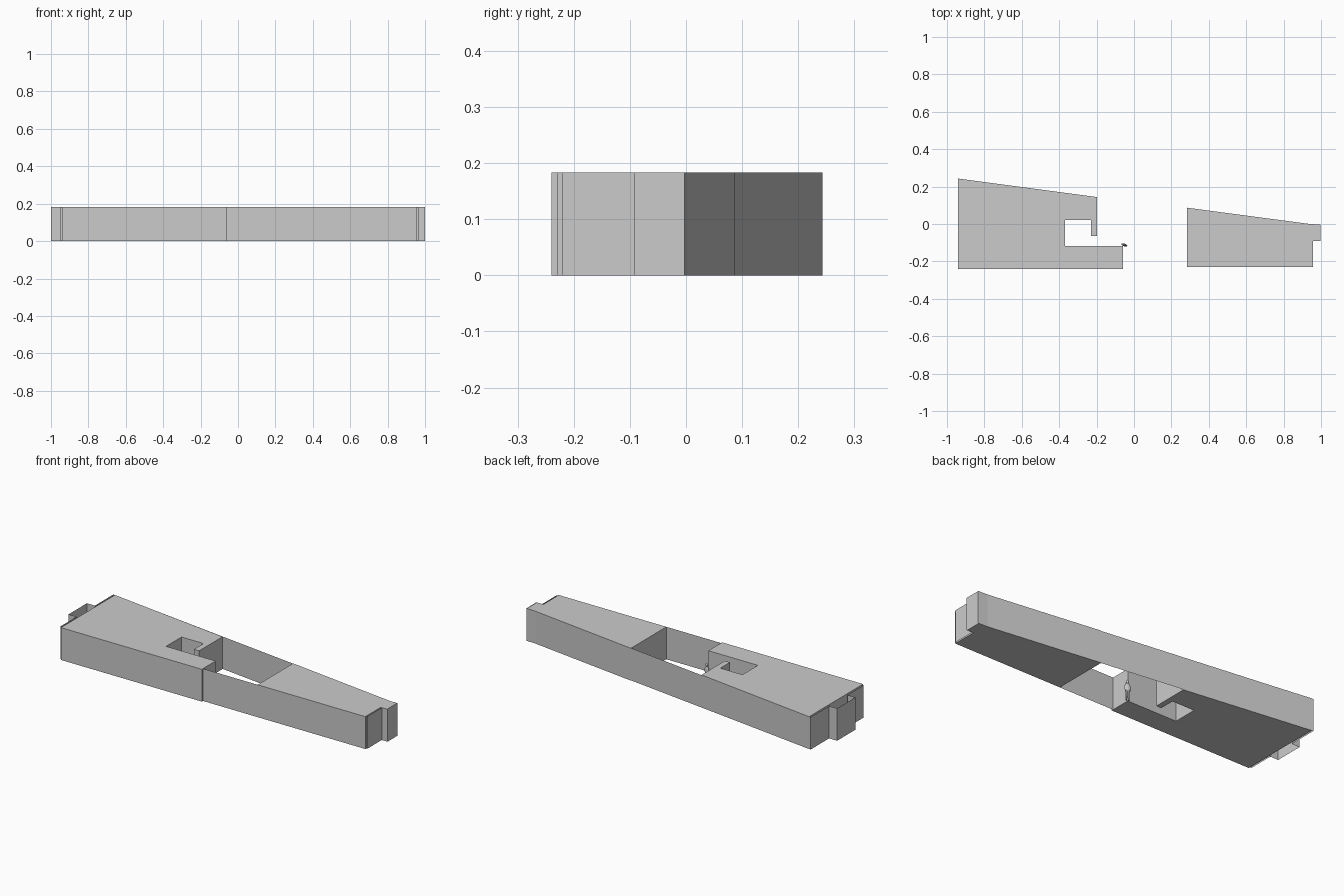
import bpy, bmesh
from mathutils import Matrix, Vector

if "Cube" in bpy.data.objects:
    bpy.data.objects.remove(bpy.data.objects["Cube"])

H = 0.183


def extrude_outline(name, pts, caps):
    """Raise a plan outline to full height, with or without floor and roof."""
    bm = bmesh.new()
    low = [bm.verts.new((x, y, 0)) for x, y in pts]
    top = [bm.verts.new((x, y, H)) for x, y in pts]
    n = len(pts)
    for i in range(n):
        j = (i + 1) % n
        bm.faces.new((low[i], low[j], top[j], top[i]))
    if caps:
        bm.faces.new(low[::-1])
        bm.faces.new(top)
    bmesh.ops.recalc_face_normals(bm, faces=bm.faces)
    me = bpy.data.meshes.new(name)
    bm.to_mesh(me)
    bm.free()
    ob = bpy.data.objects.new(name, me)
    bpy.context.collection.objects.link(ob)
    return ob


# Wide solid block with hooked recess
extrude_outline("wide_block", [
    (-0.94, -0.24), (-0.058, -0.24), (-0.058, -0.117), (-0.368, -0.117),
    (-0.368, 0.021), (-0.23, 0.021), (-0.23, -0.065), (-0.198, -0.065),
    (-0.198, 0.144), (-0.94, 0.243)], True)

# Narrow solid block with end lug
extrude_outline("narrow_block", [
    (0.284, -0.23), (0.957, -0.23), (0.957, -0.092), (0.997, -0.092),
    (0.997, -0.003), (0.94, 0.0), (0.284, 0.087)], True)

# Thin open perimeter wall that ties the blocks together
extrude_outline("perimeter_wall", [
    (-0.95, -0.23), (0.958, -0.23), (0.958, -0.22), (0.964, -0.22),
    (0.964, -0.092), (1.0, -0.092), (1.0, -0.003), (0.942, 0.0),
    (-0.95, 0.243), (-0.95, 0.078), (-1.0, 0.078), (-1.0, -0.086),
    (-0.95, -0.086)], False)

# Small standing scale figure beside the recess
bm = bmesh.new()
base = Matrix.Translation((-0.052, -0.112, 0)) @ Matrix.Rotation(-0.3, 4, 'Z')


def ball(center, radii):
    m = base @ Matrix.Translation(center) @ Matrix.Diagonal(Vector((*radii, 1)))
    bmesh.ops.create_uvsphere(bm, u_segments=12, v_segments=8, radius=1, matrix=m)


ball((0, 0, 0.071), (0.017, 0.007, 0.026))
ball((0, 0, 0.104), (0.007, 0.007, 0.010))
for s in (-1, 1):
    bmesh.ops.create_cone(bm, cap_ends=True, segments=8, radius1=0.004,
                          radius2=0.006, depth=0.056,
                          matrix=base @ Matrix.Translation((s * 0.006, 0, 0.028)))
me = bpy.data.meshes.new("scale_figure")
bm.to_mesh(me)
bm.free()
bpy.context.collection.objects.link(bpy.data.objects.new("scale_figure", me))
